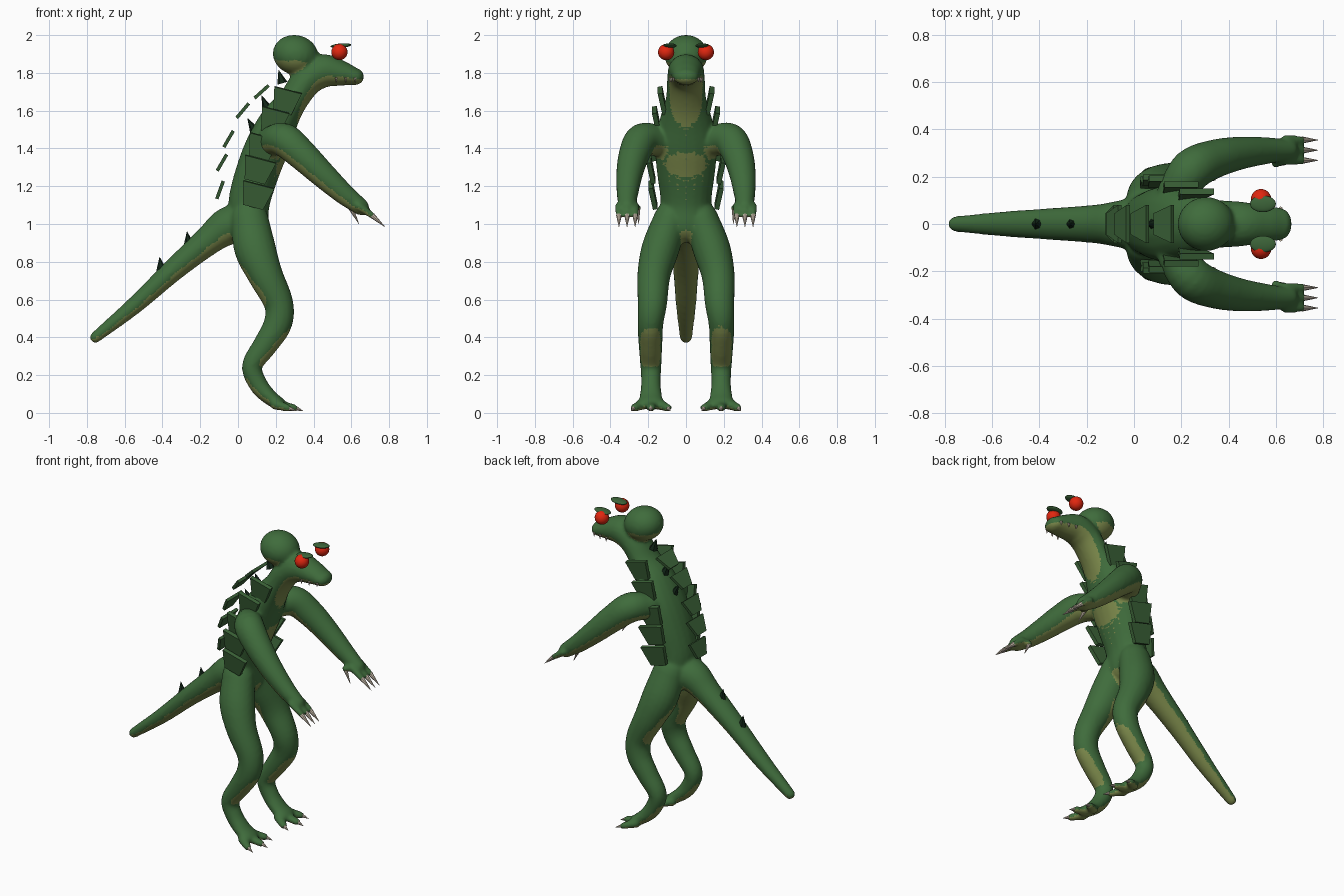
import bpy, bmesh, math
from mathutils import Vector, Matrix

if "Cube" in bpy.data.objects:
    bpy.data.objects.remove(bpy.data.objects["Cube"])


def material(name, rgb):
    m = bpy.data.materials.new(name)
    m.diffuse_color = (*rgb, 1)
    m.use_nodes = True
    m.node_tree.nodes["Principled BSDF"].inputs["Base Color"].default_value = m.diffuse_color
    return m


GREEN = material("skin green", (0.05, 0.15, 0.045))
OLIVE = material("belly olive", (0.2, 0.25, 0.07))
PLATE = material("plate green", (0.045, 0.125, 0.04))
DARK = material("spike black green", (0.006, 0.02, 0.009))
RED = material("eye red", (0.75, 0.02, 0.005))
CLAW = material("claw ivory", (0.6, 0.52, 0.42))


def finish(name, bm, mat, smooth=False):
    bmesh.ops.recalc_face_normals(bm, faces=bm.faces)
    for f in bm.faces:
        f.smooth = smooth
    me = bpy.data.meshes.new(name)
    bm.to_mesh(me)
    bm.free()
    me.materials.append(mat)
    ob = bpy.data.objects.new(name, me)
    bpy.context.collection.objects.link(ob)
    return ob


def catmull(a, b, c, d, t):
    return 0.5 * (2 * b + (c - a) * t + (2 * a - 5 * b + 4 * c - d) * t * t
                  + (3 * b - a - 3 * c + d) * t ** 3)


def tube(bm, pts, sides=20, steps=5):
    """Closed rounded tube through (x, y, z, side radius, in-plane radius)."""
    p = [Vector(q) for q in pts]
    p = [p[0] * 2 - p[1]] + p + [p[-1] * 2 - p[-2]]
    path = [catmull(*p[i:i + 4], k / steps) for i in range(len(p) - 3) for k in range(steps)]
    path.append(p[-2])
    pos = [Vector(q[:3]) for q in path]
    rings = []
    last = len(path) - 1
    for i, q in enumerate(path):
        t = (pos[min(i + 1, last)] - pos[max(i - 1, 0)]).normalized()
        rows = [(0, 1)]
        if i in (0, last):                       # domed ends
            dome = [(math.sin(a), math.cos(a)) for a in (0.4, 0.8, 1.2, 1.45)]
            rows = rows + dome if i else [(-s, c) for s, c in dome[::-1]] + rows
        side = Vector((0, 1, 0))
        side = (side - t * t.dot(side)).normalized()
        up = side.cross(t)
        for off, sc in rows:
            c = pos[i] + t * off * min(q[3], q[4])
            rings.append([bm.verts.new(c + side * q[3] * sc * math.cos(a) + up * q[4] * sc * math.sin(a))
                          for a in (2 * math.pi * k / sides for k in range(sides))])
    for r0, r1 in zip(rings, rings[1:]):
        for k in range(sides):
            n = (k + 1) % sides
            bm.faces.new((r0[k], r0[n], r1[n], r1[k]))
    bm.faces.new(rings[0][::-1])
    bm.faces.new(rings[-1])


def ball(bm, c, r, tilt=0):
    m = Matrix.Translation(c) @ Matrix.Rotation(tilt, 4, 'Y') @ Matrix.Diagonal((*r, 1))
    bmesh.ops.create_uvsphere(bm, u_segments=24, v_segments=14, radius=1, matrix=m)


def cone(name, base, tip, r, mat, sides=8):
    base, tip = Vector(base), Vector(tip)
    d = tip - base
    bm = bmesh.new()
    m = Matrix.Translation((base + tip) / 2) @ d.to_track_quat('Z', 'Y').to_matrix().to_4x4()
    bmesh.ops.create_cone(bm, cap_ends=True, segments=sides, radius1=r, radius2=0.001,
                          depth=d.length, matrix=m)
    return finish(name, bm, mat)


def plate(name, c, u, v, top, bottom, length, thick):
    """Trapezoid slab, wide at the upper end."""
    c, u, v = Vector(c), Vector(u).normalized(), Vector(v).normalized()
    n = u.cross(v) * thick / 2
    bm = bmesh.new()
    quads = []
    for s in (-1, 1):
        quads.append([bm.verts.new(c + u * a + v * b + n * s) for a, b in (
            (-bottom / 2, -length / 2), (bottom / 2, -length / 2),
            (top / 2, length / 2), (-top / 2, length / 2))])
    bm.faces.new(quads[0][::-1])
    bm.faces.new(quads[1])
    for k in range(4):
        n2 = (k + 1) % 4
        bm.faces.new((quads[0][k], quads[0][n2], quads[1][n2], quads[1][k]))
    return finish(name, bm, PLATE)


# Body: torso, neck, snout, cranium, tail and limbs fused into one skin
bm = bmesh.new()
tube(bm, [(x, 0, z, ry, rn) for x, z, ry, rn in (
    (.06, 1.0, .145, .10), (.06, 1.12, .135, .11), (.105, 1.28, .155, .115),
    (.16, 1.42, .165, .115), (.22, 1.55, .14, .10), (.295, 1.66, .108, .078),
    (.37, 1.765, .10, .085), (.45, 1.81, .095, .09), (.55, 1.797, .08, .067),
    (.622, 1.78, .068, .045))])
ball(bm, (.305, 0, 1.895), (.122, .115, .105), 0.25)
tube(bm, [(.04, 0, 1.02, .12, .1), (-.06, 0, .985, .1, .1), (-.16, 0, .91, .082, .078),
          (-.34, 0, .758, .068, .06), (-.55, 0, .567, .053, .046), (-.755, 0, .4, .033, .03)])
for s in (-1, 1):
    tube(bm, [(x, s * y, z, ry, rn) for x, y, z, ry, rn in (
        (.06, .08, 1.03, .09, .1), (.09, .135, .87, .1, .11), (.145, .17, .73, .088, .093),
        (.215, .178, .58, .078, .078), (.21, .188, .47, .068, .075), (.145, .188, .36, .063, .065),
        (.075, .186, .25, .056, .054), (.105, .186, .155, .052, .05), (.165, .186, .085, .06, .042),
        (.22, .186, .05, .07, .032))])
    tube(bm, [(x, s * y, z, r, r) for x, y, z, r in (
        (.18, .14, 1.44, .08), (.245, .23, 1.445, .09), (.34, .275, 1.365, .082),
        (.45, .3, 1.26, .07), (.56, .31, 1.16, .057), (.65, .312, 1.09, .045))])
    for dy in (-.043, 0, .043):                  # fingers
        tube(bm, [(.64, s * (.312 + dy), 1.095, .022, .022), (.71, s * (.312 + dy), 1.045, .018, .018)], 10)
    tube(bm, [(.66, s * .29, 1.09, .022, .02), (.6, s * .255, 1.085, .02, .02)], 10)
    for dy in (-.09, 0, .09):                    # toes
        tube(bm, [(.2, s * (.186 + dy * .5), .045, .034, .03),
                  (.3 - abs(dy) * .4, s * (.186 + dy), .026, .024, .02)], 10)
body = finish("body", bm, GREEN, True)
rm = body.modifiers.new("fuse", 'REMESH')
rm.mode = 'VOXEL'
rm.voxel_size = 0.011
rm.use_smooth_shade = True
sm = body.modifiers.new("relax", 'SMOOTH')
sm.factor = 0.5
sm.iterations = 5
dg = bpy.context.evaluated_depsgraph_get()
skin = bpy.data.meshes.new_from_object(body.evaluated_get(dg))
body.modifiers.clear()
body.data = skin
skin.materials.clear()
skin.materials.append(GREEN)
skin.materials.append(OLIVE)
for f in skin.polygons:                          # undersides are olive
    f.material_index = 1 if f.normal.z < -0.34 else 0
    f.use_smooth = True

for s, tag in ((-1, "right"), (1, "left")):
    # Eyes and brow lids
    bm = bmesh.new()
    ball(bm, (.537, s * .105, 1.91), (.043, .043, .043))
    finish("eye_" + tag, bm, RED, True)
    bm = bmesh.new()
    ball(bm, (.545, s * .085, 1.944), (.055, .035, .012), -.08)
    finish("eyelid_" + tag, bm, PLATE, True)
    # Claws on fingers, thumb and toes
    for dy in (-.043, 0, .043):
        y = s * (.312 + dy)
        cone("finger_claw_" + tag, (.71, y, 1.045), (.778, y, .985), .015, CLAW)
    cone("thumb_claw_" + tag, (.6, s * .255, 1.08), (.64, s * .25, 1.0), .013, CLAW)
    for dy in (-.09, 0, .09):
        x = .3 - abs(dy) * .4
        cone("toe_claw_" + tag, (x, s * (.186 + dy), .027), (x + .045, s * (.186 + dy * 1.15), .01), .014, CLAW)
    # Teeth along the jaw
    for x, y in ((.52, .085), (.57, .077), (.62, .066)):
        cone("tooth_" + tag, (x, s * y, 1.775), (x, s * y, 1.75), .008, CLAW, 6)
    # Side armour plates
    for x, y, z, w in ((.25, .125, 1.65, .15), (.185, .155, 1.545, .15), (.125, .18, 1.405, .16),
                       (.105, .185, 1.285, .17), (.095, .175, 1.15, .17)):
        plate("side_plate_" + tag, (x, s * y, z), (.95, 0, -.25), (.25, s * .2, .95), w, w * .65, .125, .025)

# Floating plates behind the spine
for x, z, a in ((-.095, 1.18, 70), (-.085, 1.325, 60), (-.05, 1.45, 60), (.025, 1.6, 50), (.125, 1.7, 42)):
    a = math.radians(a)
    plate("back_plate", (x, 0, z), (0, 1, 0), (math.cos(a), 0, math.sin(a)), .16, .09, .1, .018)

# Dark spikes along the spine and tail
for x, z, dx in ((.235, 1.745, -.02), (.155, 1.61, -.03), (.09, 1.49, -.04), (-.26, .89, -.01), (-.405, .755, -.01)):
    cone("spine_spike", (x, 0, z), (x + dx, 0, z + .07), .028, DARK, 6)
